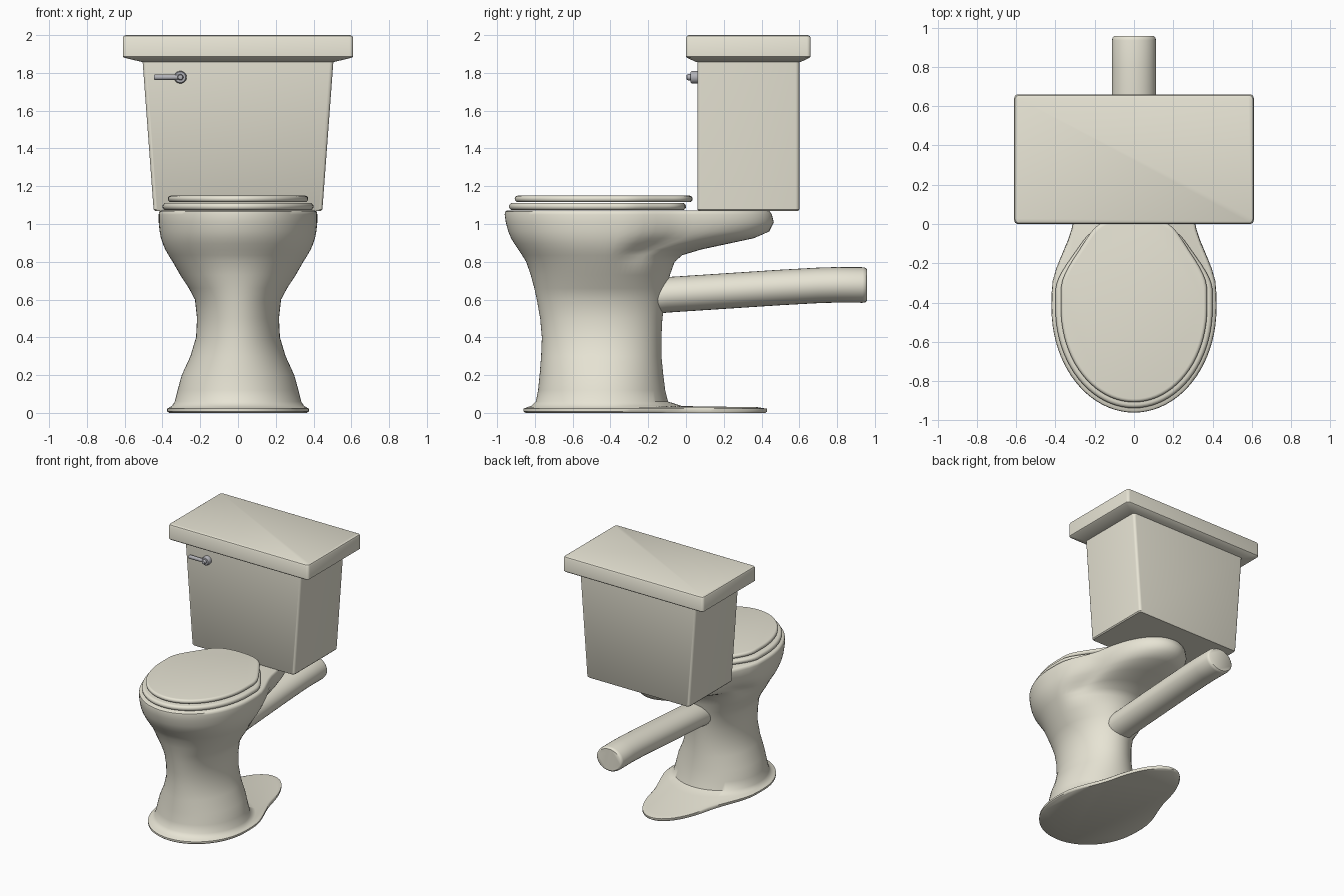
import bpy, bmesh, math
from mathutils import Matrix

if "Cube" in bpy.data.objects:
    bpy.data.objects.remove(bpy.data.objects["Cube"])

def material(name, col):
    m = bpy.data.materials.new(name)
    m.diffuse_color = (*col, 1)
    m.use_nodes = True
    m.node_tree.nodes["Principled BSDF"].inputs["Base Color"].default_value = m.diffuse_color
    return m

china = material("china", (0.80, 0.775, 0.66))
metal = material("metal", (0.45, 0.45, 0.48))

def finish(bm, name, mat, angle=35):
    bmesh.ops.recalc_face_normals(bm, faces=bm.faces)
    me = bpy.data.meshes.new(name)
    bm.to_mesh(me)
    bm.free()
    me.materials.append(mat)
    ob = bpy.data.objects.new(name, me)
    bpy.context.collection.objects.link(ob)
    bpy.context.view_layer.objects.active = ob
    bpy.ops.object.select_all(action='DESELECT')
    ob.select_set(True)
    bpy.ops.object.shade_smooth_by_angle(angle=math.radians(angle))
    return ob

def loft(name, rings, mat, angle=35):
    bm = bmesh.new()
    rows = [[bm.verts.new(p) for p in r] for r in rings]
    n = len(rows[0])
    for a, b in zip(rows, rows[1:]):
        for i in range(n):
            j = (i + 1) % n
            bm.faces.new((a[i], a[j], b[j], b[i]))
    bm.faces.new(rows[0])
    bm.faces.new(rows[-1])
    return finish(bm, name, mat, angle)

YC = -0.43

def oval(z, w, yf, yb, wb=None, n=2, lo=0.1, hi=0.5, steps=20):
    """Half ellipse in front, narrowing lobe of half width wb behind."""
    wb = w if wb is None else wb
    half = []
    for i in range(2 * steps + 1):
        t = -math.pi / 2 + math.pi * i / (2 * steps)
        u = math.sin(t)
        if u <= 0:
            half.append((w * math.cos(t), YC + (YC - yf) * u))
        else:
            s = min(1, max(0, (u - lo) / (hi - lo)))
            s = s * s * (3 - 2 * s)
            half.append(((w + (wb - w) * s) * math.sqrt(max(0, 1 - u ** n)), YC + (yb - YC) * u))
    return [(x, y, z) for x, y in half] + [(-x, y, z) for x, y in half[-2:0:-1]]

# bowl: foot plate, pedestal, rim and rear shelf
foot = dict(wb=0.28, n=2.6, lo=0.1, hi=0.6)
bowl = [
    oval(0.0, 0.365, -0.85, 0.42, **foot),
    oval(0.008, 0.375, -0.86, 0.43, **foot),
    oval(0.022, 0.375, -0.86, 0.43, **foot),
    oval(0.03, 0.362, -0.842, 0.38, **foot),
    oval(0.036, 0.35, -0.82, -0.02),
    oval(0.06, 0.335, -0.795, -0.095),
    oval(0.12, 0.32, -0.783, -0.11),
    oval(0.2, 0.298, -0.775, -0.12),
    oval(0.3, 0.252, -0.767, -0.13),
    oval(0.4, 0.222, -0.763, -0.13),
    oval(0.5, 0.217, -0.772, -0.125),
    oval(0.6, 0.228, -0.79, -0.11),
    oval(0.66, 0.26, -0.803, -0.10),
    oval(0.73, 0.306, -0.822, -0.085),
    oval(0.8, 0.346, -0.846, -0.06),
    oval(0.835, 0.368, -0.868, -0.02, 0.33, 2.2),
    oval(0.865, 0.385, -0.888, 0.08, 0.32, 2.5),
    oval(0.895, 0.398, -0.908, 0.22, 0.31, 2.8),
    oval(0.925, 0.408, -0.926, 0.36, 0.31, 3),
    oval(0.96, 0.415, -0.941, 0.44, 0.32, 3),
    oval(1.01, 0.42, -0.954, 0.465, 0.33, 3),
    oval(1.05, 0.42, -0.96, 0.455, 0.33, 3),
    oval(1.065, 0.417, -0.958, 0.445, 0.328, 3),
    oval(1.072, 0.405, -0.946, 0.435, 0.318, 3),
]
loft("bowl", bowl, china, 50)

# seat and lid: rounded slabs with a straight rear edge
def slab(name, z0, z1, w, yf, yb, wb):
    r = (z1 - z0) / 2
    rings = []
    for k in range(9):
        a = -math.pi / 2 + math.pi * k / 8
        d = r * (1 - math.cos(a))
        rings.append(oval((z0 + z1) / 2 + r * math.sin(a), w - d, yf + d, yb - d, wb - d, 14, 0.2, 1.0))
    loft(name, rings, china, 50)

slab("seat", 1.073, 1.112, 0.40, -0.937, 0.0, 0.24)
slab("seat_lid", 1.116, 1.15, 0.372, -0.907, 0.035, 0.21)

# cistern and its cap: tapered rounded boxes
def rect(z, hx, y0, y1, r=0.02, k=4):
    pts = []
    for q, (sx, y) in enumerate(((1, y1 - r), (-1, y1 - r), (-1, y0 + r), (1, y0 + r))):
        for i in range(k + 1):
            a = math.pi / 2 * (q + i / k)
            pts.append((sx * (hx - r) + r * math.cos(a), y + r * math.sin(a), z))
    return pts

loft("tank", [rect(1.07, 0.44, 0.065, 0.595), rect(1.078, 0.447, 0.06, 0.60),
              rect(1.86, 0.505, 0.06, 0.60), rect(1.87, 0.505, 0.06, 0.60)], china)
loft("tank_lid", [rect(1.857, 0.505, 0.055, 0.605), rect(1.88, 0.602, 0.005, 0.655),
                  rect(1.886, 0.61, 0.0, 0.66), rect(1.985, 0.61, 0.0, 0.66),
                  rect(1.995, 0.605, 0.005, 0.655), rect(2.0, 0.595, 0.015, 0.645)], china)

# outlet pipe leaving the back of the pedestal
path = [(-0.3, 0.60, 1), (-0.1, 0.625, 1), (0.1, 0.638, 1), (0.3, 0.651, 1), (0.5, 0.664, 1),
        (0.7, 0.675, 1), (0.8, 0.678, 1), (0.935, 0.677, 1), (0.95, 0.677, 0.97), (0.957, 0.677, 0.89)]
loft("outlet_pipe", [[(0.112 * s * math.cos(a), y, z + 0.094 * s * math.sin(a))
                      for a in (math.tau * i / 32 for i in range(32))] for y, z, s in path], china, 40)

# flush handle: boss, knob and lever turned from stacked circles
def turned(name, profile, place):
    rings = [[place @ Matrix.Translation((r * math.cos(a), r * math.sin(a), h)).to_translation()
              for a in (math.tau * i / 20 for i in range(20))] for h, r in profile]
    loft(name, rings, metal, 40)

to_front = Matrix.Translation((-0.305, 0.07, 1.777)) @ Matrix.Rotation(math.pi / 2, 4, 'X')
turned("handle_boss", [(0, 0.033), (0.04, 0.033), (0.046, 0.028), (0.047, 0.016), (0.06, 0.016),
                       (0.066, 0.012), (0.068, 0.005)], to_front)
to_left = Matrix.Translation((-0.29, 0.03, 1.777)) @ Matrix.Rotation(-math.pi / 2, 4, 'Y')
turned("handle_lever", [(0, 0.008), (0.005, 0.013), (0.15, 0.015), (0.156, 0.011)], to_left)
